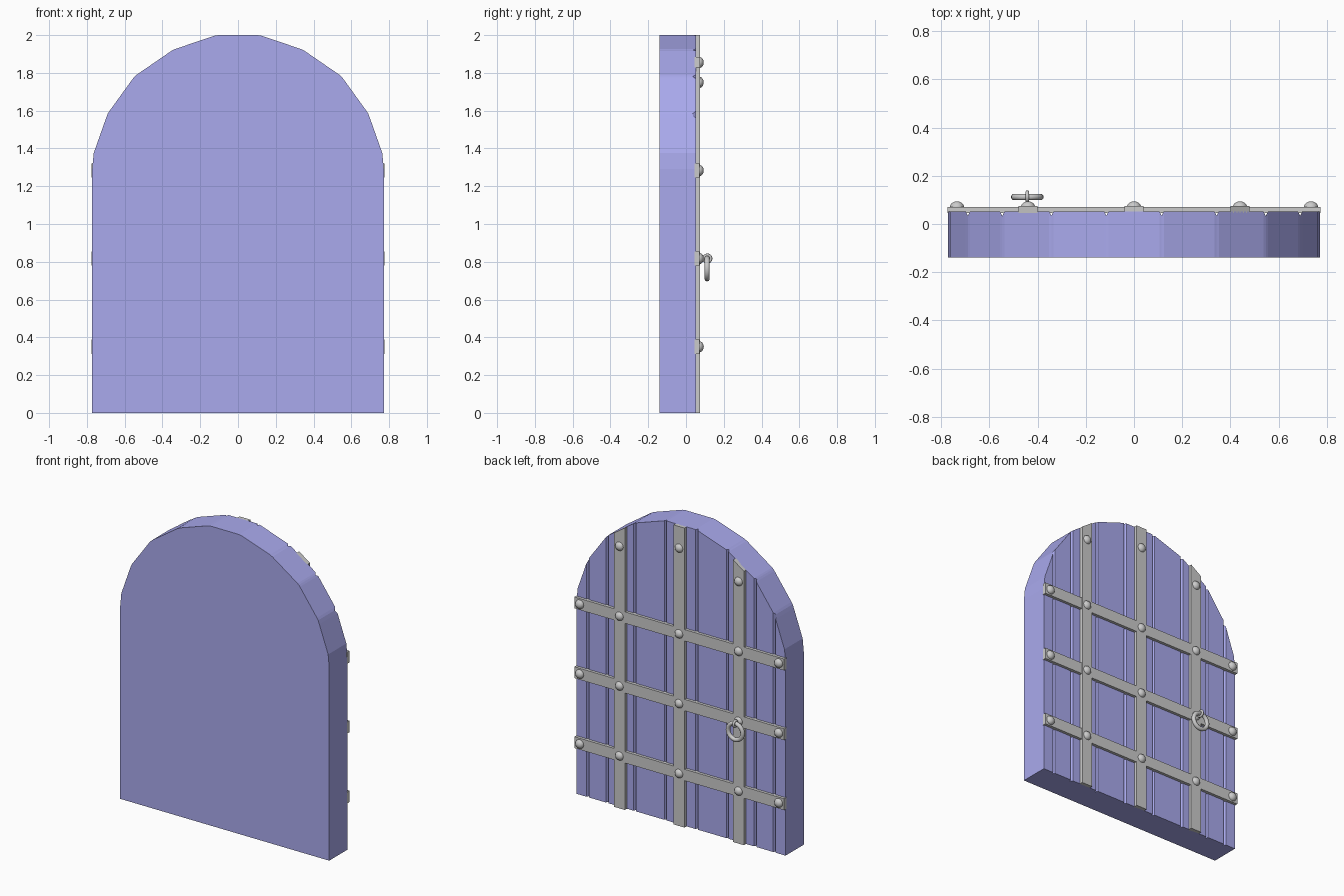
import bpy, bmesh, math
from mathutils import Matrix, Vector

if "Cube" in bpy.data.objects:
    bpy.data.objects.remove(bpy.data.objects["Cube"])

FRONT, BACK = -0.14, 0.052
blue = bpy.data.materials.new("blue_wood")
blue.diffuse_color = (0.4, 0.4, 0.85, 1)
blue.use_nodes = True
blue.node_tree.nodes["Principled BSDF"].inputs["Base Color"].default_value = blue.diffuse_color

# right half of the arch outline: x, z
ARCH = [(0, 2.0), (0.115, 2.0), (0.343, 1.923), (0.547, 1.783),
        (0.69, 1.585), (0.764, 1.375), (0.772, 1.29)]


def arch_z(x):
    x = abs(x)
    for (x0, z0), (x1, z1) in zip(ARCH, ARCH[1:]):
        if x <= x1:
            return z0 + (z1 - z0) * (x - x0) / (x1 - x0)
    return ARCH[-1][1]


def finish(name, bm, mat=None, smooth=False):
    bmesh.ops.recalc_face_normals(bm, faces=bm.faces[:])
    me = bpy.data.meshes.new(name)
    bm.to_mesh(me)
    bm.free()
    ob = bpy.data.objects.new(name, me)
    bpy.context.collection.objects.link(ob)
    if mat:
        me.materials.append(mat)
    if smooth:
        for p in me.polygons:
            p.use_smooth = True
    return ob


def strip_solid(name, columns, y0, mat=None):
    """Solid running along x; each column is (x, back y, top z)."""
    bm = bmesh.new()
    rings = [[bm.verts.new(c) for c in ((x, y0, 0), (x, y1, 0), (x, y1, z), (x, y0, z))]
             for x, y1, z in columns]
    for a, b in zip(rings, rings[1:]):
        for i in range(4):
            j = (i + 1) % 4
            bm.faces.new((a[i], a[j], b[j], b[i]))
    bm.faces.new(rings[0])
    bm.faces.new(rings[-1])
    return finish(name, bm, mat)


# planked door with V grooves on the back at every seam
half = []
for x, z in ARCH[1:5]:
    half += [(x - 0.009, BACK, arch_z(x - 0.009)), (x, BACK - 0.018, z - 0.002),
             (x + 0.009, BACK, arch_z(x + 0.009))]
half += [(x, BACK, z) for x, z in ARCH[5:]]
strip_solid("door_planks", [(-x, y, z) for x, y, z in reversed(half)] + half, FRONT, blue)

# vertical straps trimmed to the arch
COLS = (-0.44, 0, 0.44)
for cx in COLS:
    strip_solid("vertical_strap", [(x, 0.074, arch_z(x)) for x in (cx - 0.04, cx + 0.04)], 0.045)

# horizontal straps
ROWS = (0.35, 0.817, 1.283)
for z in ROWS:
    bm = bmesh.new()
    bmesh.ops.create_cube(bm, size=1, matrix=Matrix.Translation((0, 0.058, z))
                          @ Matrix.Diagonal((1.55, 0.026, 0.076, 1)))
    finish("horizontal_strap", bm)


# domed rivets
def rivet(x, z):
    bm = bmesh.new()
    bmesh.ops.create_uvsphere(bm, u_segments=16, v_segments=10, radius=1,
                              matrix=Matrix.Translation((x, 0.069, z))
                              @ Matrix.Diagonal((0.03, 0.025, 0.03, 1))
                              @ Matrix.Rotation(math.pi / 2, 4, 'X'))
    finish("rivet", bm, smooth=True)


for z in ROWS:
    for x in (-0.735, *COLS, 0.735):
        rivet(x, z)
for x in COLS:
    rivet(x, 1.75 if x else 1.855)


# pull ring hanging from a small staple ring
def torus(name, loc, axis, major, minor, n=24, m=10):
    bm = bmesh.new()
    rot = Vector((0, 0, 1)).rotation_difference(Vector(axis)).to_matrix()
    grid = []
    for i in range(n):
        a = 2 * math.pi * i / n
        ring = []
        for j in range(m):
            b = 2 * math.pi * j / m
            r = major + minor * math.cos(b)
            p = Vector((r * math.cos(a), r * math.sin(a), minor * math.sin(b)))
            ring.append(bm.verts.new(rot @ p + Vector(loc)))
        grid.append(ring)
    for i in range(n):
        for j in range(m):
            a, b, k = grid[i], grid[(i + 1) % n], (j + 1) % m
            bm.faces.new((a[j], b[j], b[k], a[k]))
    finish(name, bm, smooth=True)


torus("pull_ring", (-0.443, 0.112, 0.764), (0, 1, 0), 0.054, 0.014)
torus("ring_staple", (-0.443, 0.113, 0.817), (1, 0, 0), 0.019, 0.008, 16, 8)
